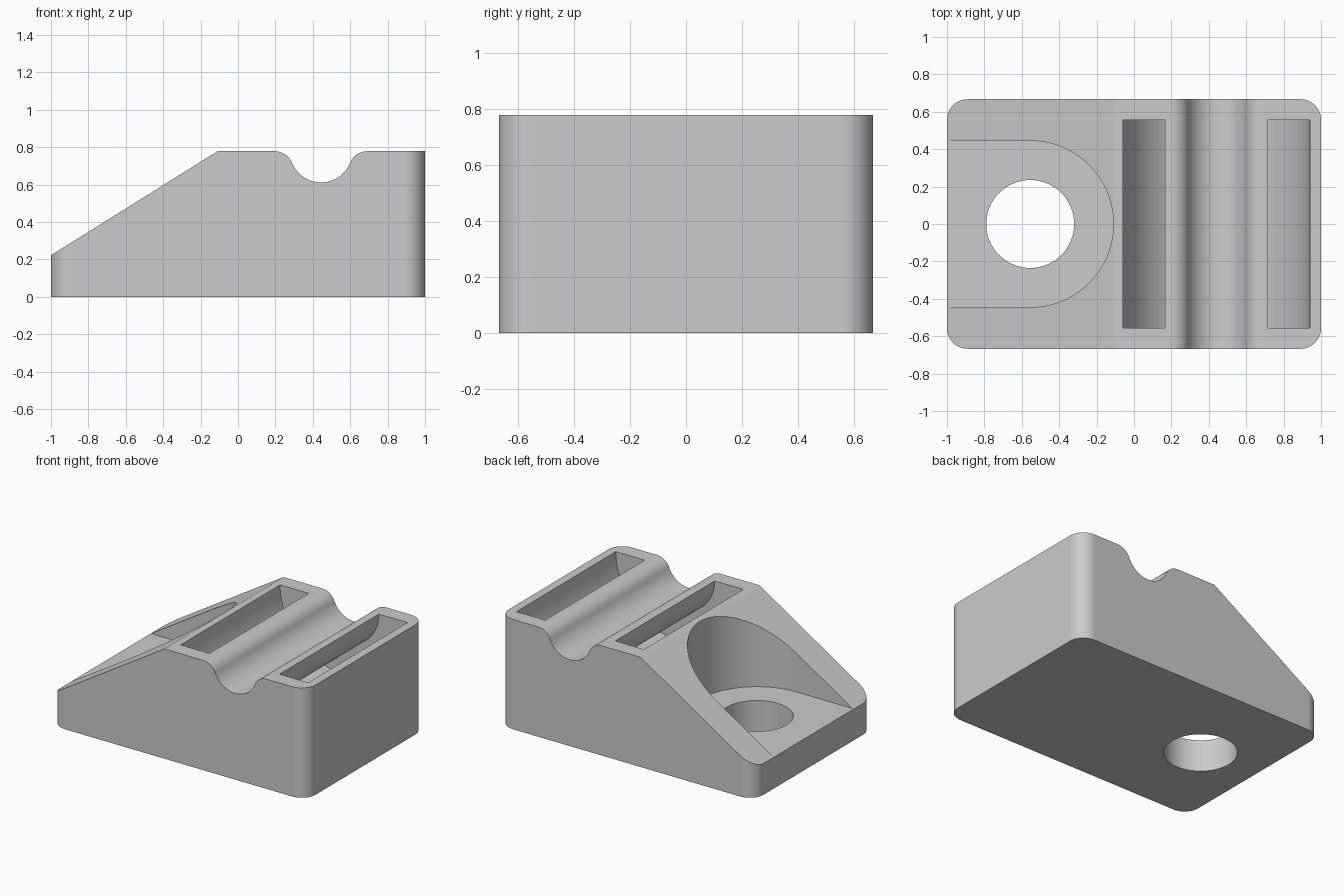
import bpy, bmesh
from math import sin, cos, atan2, degrees, radians, sqrt
from mathutils import Vector

cube = bpy.data.objects.get("Cube")
if cube:
    bpy.data.objects.remove(cube, do_unlink=True)

HALF_X, HALF_Y, TOP = 1.0, 0.667, 0.778
LIP = 0.222          # height of the low end of the ramp
GROOVE_X = 0.444     # centre of the groove and of the strap channel


def arc(cx, cy, r, start, end, steps=24):
    angles = [radians(start + (end - start) * i / steps) for i in range(steps + 1)]
    return [(cx + r * cos(a), cy + r * sin(a)) for a in angles]


def prism(name, outline, lo, hi, upright=True):
    """Extrude an outline along z (upright) or an x-z profile along y."""
    bm = bmesh.new()
    place = (lambda a, b: (a, b, lo)) if upright else (lambda a, b: (a, lo, b))
    face = bm.faces.new([bm.verts.new(place(a, b)) for a, b in outline])
    moved = bmesh.ops.extrude_face_region(bm, geom=[face])["geom"]
    step = Vector((0, 0, hi - lo)) if upright else Vector((0, hi - lo, 0))
    bmesh.ops.translate(bm, vec=step, verts=[v for v in moved if isinstance(v, bmesh.types.BMVert)])
    bmesh.ops.recalc_face_normals(bm, faces=bm.faces)
    mesh = bpy.data.meshes.new(name)
    bm.to_mesh(mesh)
    bm.free()
    obj = bpy.data.objects.new(name, mesh)
    bpy.context.collection.objects.link(obj)
    return obj


def combine(target, tool, operation):
    tool.hide_render = True
    mod = target.modifiers.new(tool.name, "BOOLEAN")
    mod.object, mod.operation, mod.solver = tool, operation, "EXACT"
    bpy.context.view_layer.objects.active = target
    bpy.ops.object.modifier_apply(modifier=mod.name)
    bpy.data.objects.remove(tool, do_unlink=True)


# Rounded footprint
R = 0.11
footprint = []
for sx, sy, start in ((1, 1, 0), (-1, 1, 90), (-1, -1, 180), (1, -1, 270)):
    footprint += arc(sx * (HALF_X - R), sy * (HALF_Y - R), R, start, start + 90, 12)
block = prism("wedge_block", footprint, 0, 1)

# Side profile: ramp, flat top and round groove with filleted lips
fillet, groove = 0.10, 0.167
h = sqrt((fillet + groove) ** 2 - fillet ** 2)
tilt = degrees(atan2(fillet, h))
slope = (TOP - LIP) / 0.89
profile = [(1.2, TOP), (1.2, -0.2), (-1.2, -0.2), (-1.2, LIP - 0.2 * slope), (-0.11, TOP)]
profile += arc(GROOVE_X - h, TOP - fillet, fillet, 90, tilt, 12)
profile += arc(GROOVE_X, TOP, groove, 180 + tilt, 360 - tilt)[1:-1]
profile += arc(GROOVE_X + h, TOP - fillet, fillet, 180 - tilt, 90, 12)
combine(block, prism("side_profile", profile, -1, 1, False), "INTERSECT")

# Curved strap channel passing under the groove, open at both slots
outer = arc(0.44, TOP, 0.5, 180, 360, 48)
inner = arc(0.44, TOP, 0.275, 360, 180, 48)
channel = [(outer[0][0], 1)] + outer + [(outer[-1][0], 1), (inner[0][0], 1)] + inner + [(inner[-1][0], 1)]
combine(block, prism("strap_channel", channel, -0.557, 0.557, False), "DIFFERENCE")

# Screw pocket in the ramp and through hole
pocket = arc(-0.555, 0, 0.445, -90, 90, 48) + [(-1.3, 0.445), (-1.3, -0.445)]
combine(block, prism("screw_pocket", pocket, LIP + 0.004, 1.2), "DIFFERENCE")
hole = arc(-0.555, 0, 0.235, 0, 360, 64)[:-1]
combine(block, prism("screw_hole", hole, -0.3, 0.6), "DIFFERENCE")

# Colour and shading
grey = bpy.data.materials.new("light_grey")
grey.use_nodes = True
colour = (0.6, 0.6, 0.6, 1)
grey.diffuse_color = colour
grey.node_tree.nodes["Principled BSDF"].inputs["Base Color"].default_value = colour
block.data.materials.clear()
block.data.materials.append(grey)
for poly in block.data.polygons:
    poly.material_index = 0

bpy.ops.object.select_all(action="DESELECT")
block.select_set(True)
bpy.context.view_layer.objects.active = block
bpy.ops.object.shade_smooth_by_angle(angle=radians(25))
weighted = block.modifiers.new("flat_faces", "WEIGHTED_NORMAL")
weighted.keep_sharp = True
